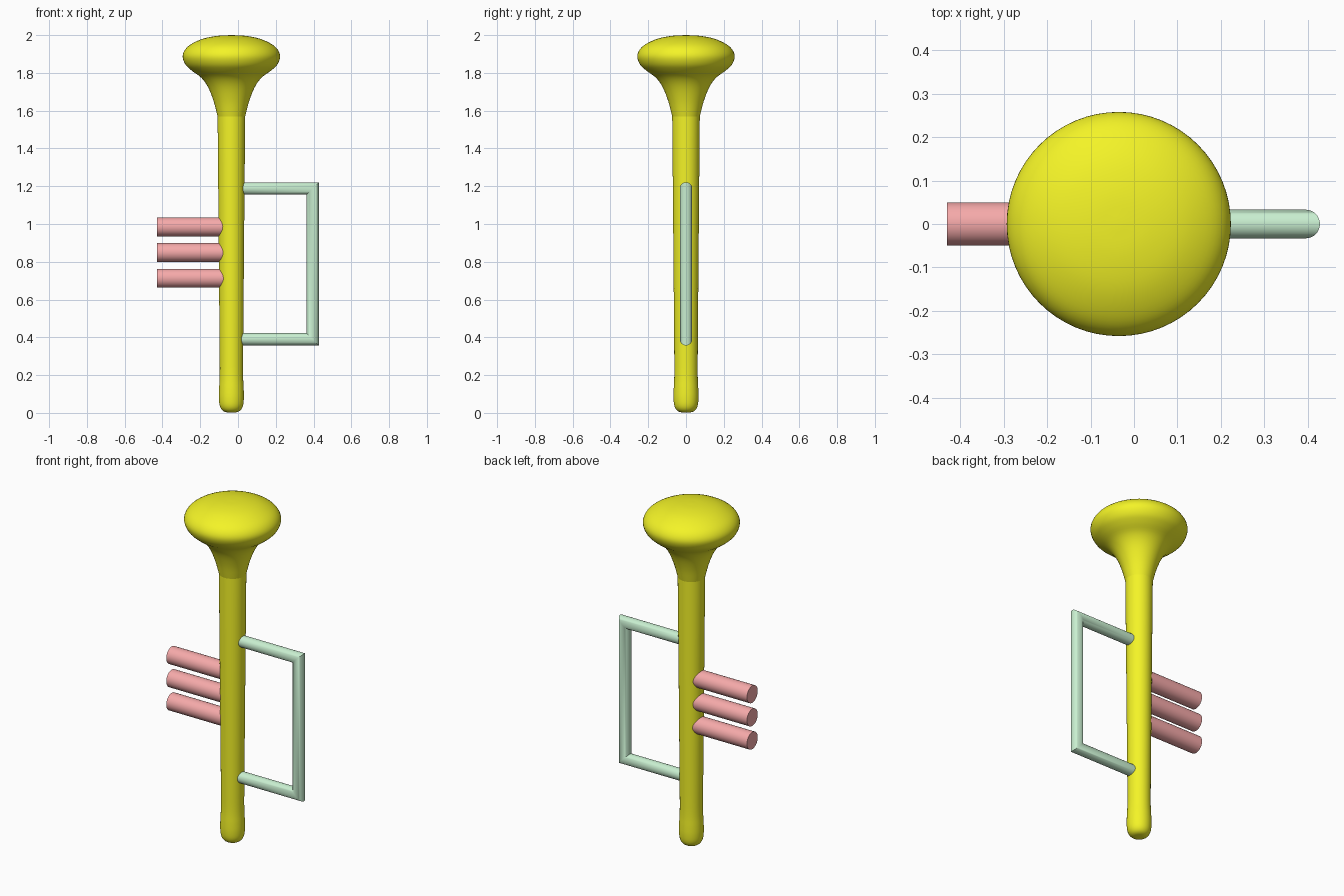
import bpy, bmesh, math
from mathutils import Vector

if "Cube" in bpy.data.objects:
    bpy.data.objects.remove(bpy.data.objects["Cube"])

AXIS_X = -0.035


def material(name, rgb):
    m = bpy.data.materials.new(name)
    m.diffuse_color = (*rgb, 1)
    m.use_nodes = True
    m.node_tree.nodes["Principled BSDF"].inputs["Base Color"].default_value = m.diffuse_color
    return m


YELLOW = material("yellow", (0.90, 0.90, 0.02))
RED = material("red", (0.92, 0.40, 0.40))
GREEN = material("green", (0.58, 0.86, 0.63))


def finish(bm, name, mat, angle=40):
    bmesh.ops.recalc_face_normals(bm, faces=bm.faces)
    me = bpy.data.meshes.new(name)
    bm.to_mesh(me)
    bm.free()
    ob = bpy.data.objects.new(name, me)
    bpy.context.collection.objects.link(ob)
    me.materials.append(mat)
    bpy.ops.object.select_all(action='DESELECT')
    ob.select_set(True)
    bpy.context.view_layer.objects.active = ob
    bpy.ops.object.shade_smooth_by_angle(angle=math.radians(angle))
    return ob


def smooth_profile(pts, steps=4):
    """Catmull-Rom curve through (radius, z) points."""
    p = [Vector(q) for q in pts]
    p = [2 * p[0] - p[1]] + p + [2 * p[-1] - p[-2]]
    out = []
    for a, b, c, d in zip(p, p[1:], p[2:], p[3:]):
        for i in range(steps):
            t = i / steps
            out.append(0.5 * (2 * b + (c - a) * t + (2 * a - 5 * b + 4 * c - d) * t**2
                              + (3 * b - a - 3 * c + d) * t**3))
    return out + [p[-2]]


def skin(bm, rings, caps=False):
    n = len(rings[0])
    for lo, hi in zip(rings, rings[1:]):
        for i in range(n):
            j = (i + 1) % n
            bm.faces.new((lo[i], lo[j], hi[j], hi[i]))
    if caps:
        bm.faces.new(rings[0])
        bm.faces.new(rings[-1])


def lathe(name, pts, mat, segs=64):
    bm = bmesh.new()
    rings = []
    for r, z in smooth_profile(pts):
        r = max(r, 0.0)
        rings.append([bm.verts.new((AXIS_X + r * math.cos(2 * math.pi * i / segs),
                                    r * math.sin(2 * math.pi * i / segs), z))
                      for i in range(segs)])
    skin(bm, rings)
    bmesh.ops.remove_doubles(bm, verts=bm.verts, dist=1e-5)
    return finish(bm, name, mat)


# main tube with rounded mouthpiece end
lathe("main_tube", [(0, 0.002), (0.03, 0.004), (0.05, 0.016), (0.062, 0.04), (0.066, 0.08),
                    (0.065, 0.13), (0.062, 0.2), (0.0625, 0.35), (0.0675, 0.95), (0.073, 1.57)],
      YELLOW)

# flared bell with domed top
lathe("bell", [(0.073, 1.57), (0.094, 1.65), (0.124, 1.725), (0.160, 1.775), (0.210, 1.812),
               (0.243, 1.844), (0.258, 1.885), (0.246, 1.922), (0.212, 1.953), (0.150, 1.981),
               (0.075, 1.996), (0, 2.0)], YELLOW)

# three valves
for k, z in enumerate((0.985, 0.849, 0.713)):
    bm = bmesh.new()
    rings = [[bm.verts.new((x, 0.05 * math.cos(2 * math.pi * i / 32),
                            z + 0.05 * math.sin(2 * math.pi * i / 32))) for i in range(32)]
             for x in (-0.43, -0.075)]
    skin(bm, rings, caps=True)
    finish(bm, f"valve_{k + 1}", RED)

# side loop of tubing with mitred corners
bm = bmesh.new()
R, X0, XC, ZT, ZB = 0.033, 0.018, 0.395, 1.188, 0.39
rings = [[], [], [], []]
for i in range(32):
    a = 2 * math.pi * i / 32
    y, o = R * math.sin(a), R * math.cos(a)
    path = ((X0, ZT + o), (XC + o, ZT + o), (XC + o, ZB - o), (X0, ZB - o))
    for ring, (x, z) in zip(rings, path):
        ring.append(bm.verts.new((x, y, z)))
skin(bm, rings, caps=True)
finish(bm, "side_loop", GREEN)
